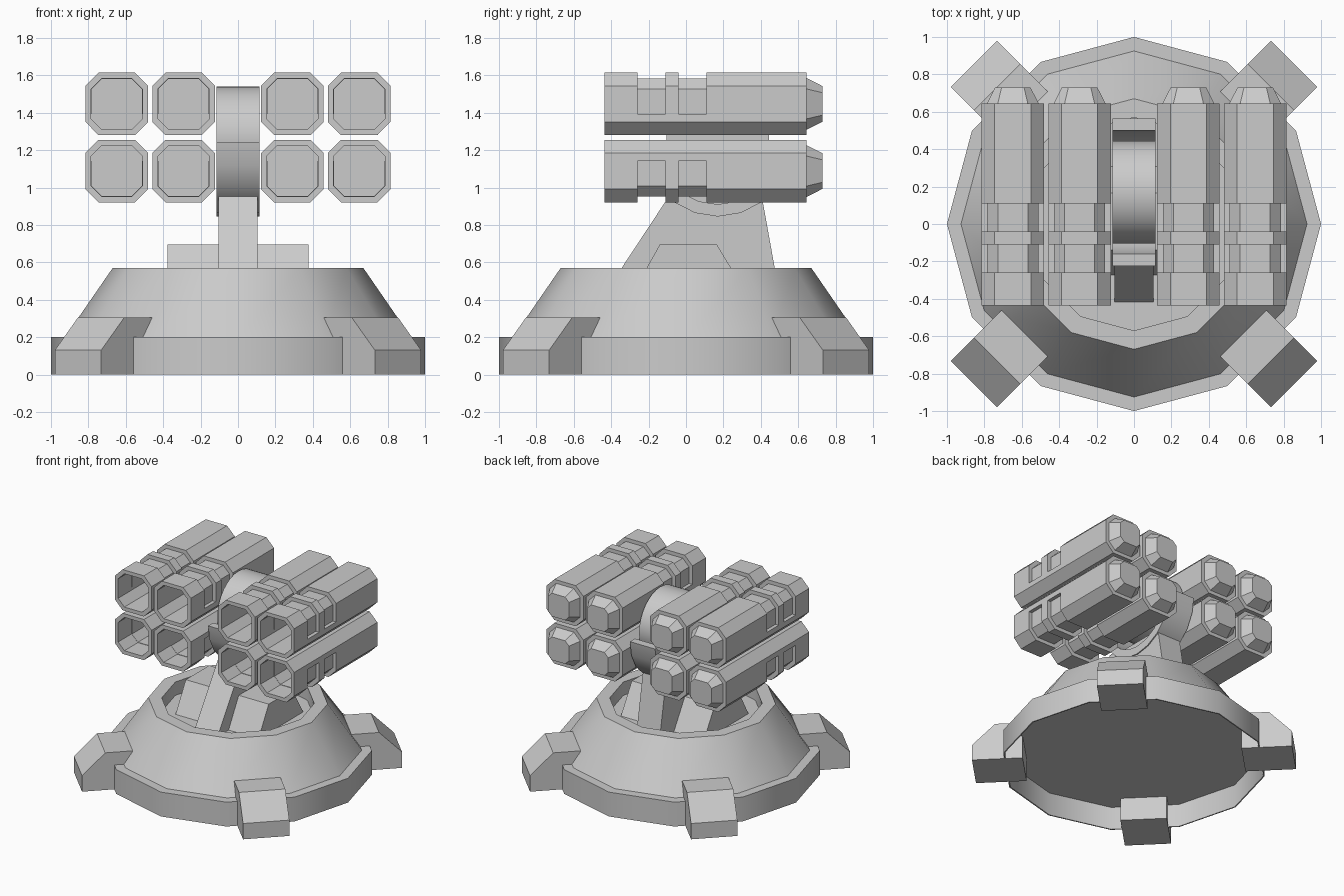
import bpy, bmesh, math
from mathutils import Matrix

if "Cube" in bpy.data.objects:
    bpy.data.objects.remove(bpy.data.objects["Cube"])


def finish(name, bm, smooth=None):
    bmesh.ops.remove_doubles(bm, verts=bm.verts, dist=1e-5)
    bmesh.ops.recalc_face_normals(bm, faces=bm.faces)
    me = bpy.data.meshes.new(name)
    bm.to_mesh(me)
    bm.free()
    ob = bpy.data.objects.new(name, me)
    bpy.context.collection.objects.link(ob)
    if smooth:
        me.shade_smooth()
        me.set_sharp_from_angle(angle=math.radians(smooth))
    return ob


def loft(name, rings, caps=True, smooth=None):
    """Skin a list of equally long closed rings of points."""
    bm = bmesh.new()
    vs = [[bm.verts.new(p) for p in r] for r in rings]
    n = len(vs[0])
    for a, b in zip(vs, vs[1:]):
        for i in range(n):
            j = (i + 1) % n
            bm.faces.new((a[i], a[j], b[j], b[i]))
    if caps:
        bm.faces.new(vs[0])
        bm.faces.new(vs[-1])
    return finish(name, bm, smooth)


def prism(name, profile, half, smooth=None):
    """Extrude a (y, z) profile along x."""
    return loft(name, [[(x, y, z) for y, z in profile] for x in (-half, half)],
                smooth=smooth)


def arc(cy, cz, r, a0, a1, n):
    return [(cy + r * math.cos(a0 + (a1 - a0) * i / n),
             cz + r * math.sin(a0 + (a1 - a0) * i / n)) for i in range(n + 1)]


# Twelve-sided base with raised collar and recessed well
base = [(.99, .2 - .01), (.99, 0), (1, 0), (1, .2), (.925, .2), (.67, .57),
        (.57, .57), (.57, .46)]
rings = [[(r * math.cos(i * math.pi / 6), r * math.sin(i * math.pi / 6), z)
          for i in range(12)] for r, z in base]
loft("base", rings, smooth=35)

# Four diagonal feet
foot = [(.827, 0), (1.21, 0), (1.21, .13), (1.035, .305), (.827, .305)]
for k in range(4):
    ob = prism("foot_%d" % (k + 1), foot, .175)
    ob.data.transform(Matrix.Rotation(math.radians(45 + 90 * k), 4, 'Z'))

# Pedestal: sloped arm and cross brace
prism("pedestal_arm", [(-.42, .455), (.495, .455), (.405, .955), (-.09, .955)], .105)
prism("pedestal_brace", [(-.275, .455), (.31, .455), (.165, .695), (-.14, .695)], .377)

# Drum held in a half-round cradle
drum = arc(.17, 1.265, .275, 0, 2 * math.pi, 32)[:-1]
prism("drum", drum, .115, smooth=35)
cradle = arc(.17, 1.24, .395, math.pi, 2 * math.pi, 10) + \
    arc(.17, 1.24, .33, 2 * math.pi, math.pi, 10)
prism("cradle", cradle, .114, smooth=35)


# Launch tubes: chamfered octagons with two grooves on the outer side
def section(h, f, y, groove=0):
    g, k, s = h - groove, f - groove * .5, -.055
    right = [(f, -h), (h, -f), (h, s), (g, s), (g, k), (k, g)]
    pts = right + [(-x, z) for x, z in reversed(right)]
    return [(x, y, z) for x, z in pts]


H, F, G = .167, .097, .033
cuts = [(-.26, -.11), (-.04, .11)]
stations = [section(.137, .08, .5), section(.137, .08, -.435), section(H, F, -.435)]
for a, b in cuts:
    stations += [section(H, F, a), section(H, F, a, G),
                 section(H, F, b, G), section(H, F, b)]
stations += [section(H, F, .645), section(.138, .08, .645), section(.095, .06, .73)]

for row, z, flip in (("upper", 1.447, 1), ("lower", 1.088, -1)):
    for i, x in enumerate((-.648, -.291, .291, .648)):
        tube = [[(px + x, py, pz * flip + z) for px, py, pz in s] for s in stations]
        loft("%s_tube_%d" % (row, i + 1), tube)
